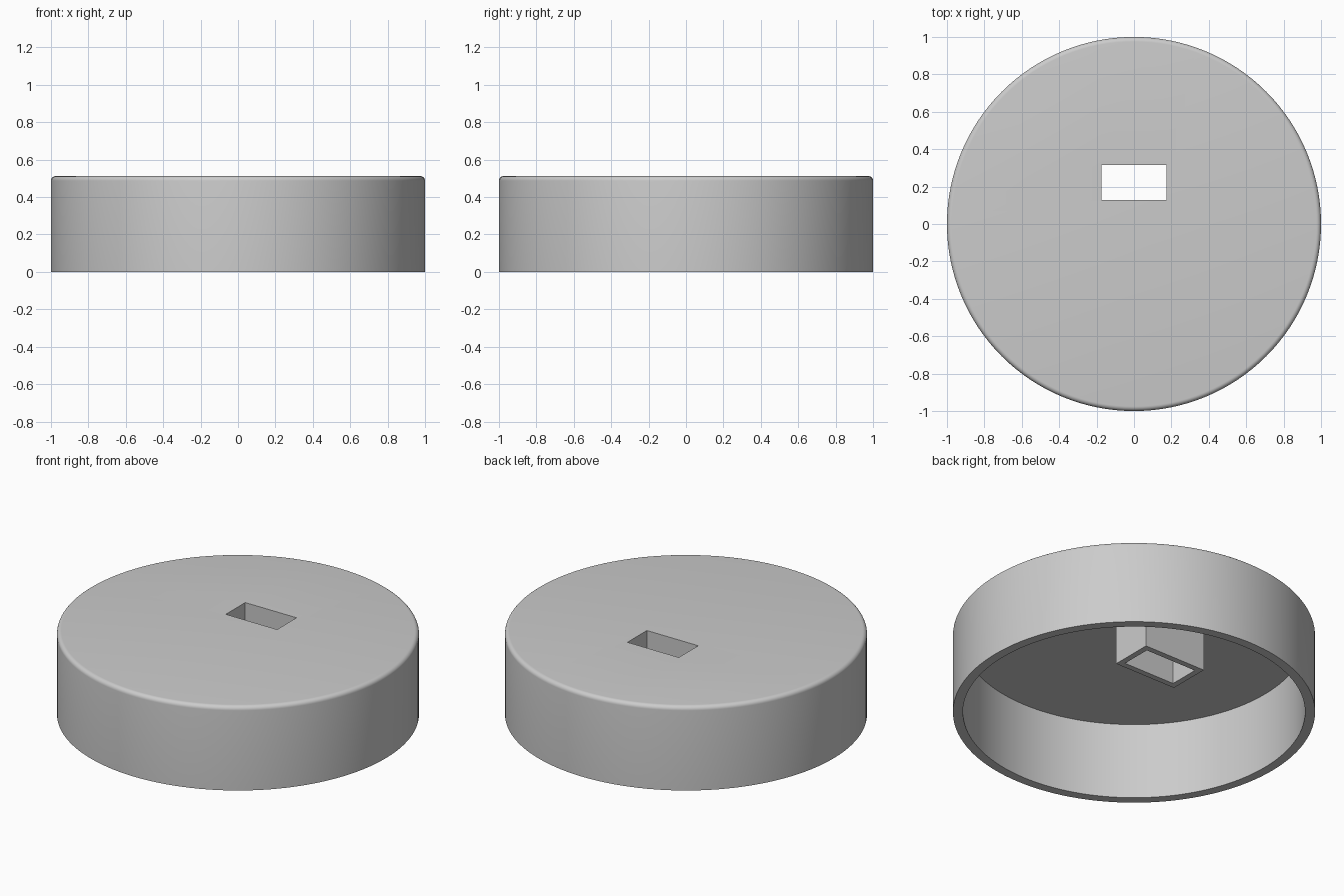
import bpy, bmesh, math
from mathutils import Matrix

cube = bpy.data.objects.get("Cube")
if cube:
    bpy.data.objects.remove(cube, do_unlink=True)

SEGMENTS = 128
HEIGHT, CEILING = 0.512, 0.466
OUTER, INNER, FILLET = 1.0, 0.945, 0.025
SLOT_X, SLOT_Y, SLOT_CENTRE_Y = 0.346, 0.187, 0.223
SLEEVE_WALL, SLEEVE_BOTTOM = 0.035, 0.19

grey = bpy.data.materials.new("plain grey")
grey.use_nodes = True
colour = (0.6, 0.6, 0.6, 1)
grey.diffuse_color = colour
grey.node_tree.nodes["Principled BSDF"].inputs["Base Color"].default_value = colour


def finish(name, bm):
    bmesh.ops.recalc_face_normals(bm, faces=bm.faces)
    mesh = bpy.data.meshes.new(name)
    bm.to_mesh(mesh)
    bm.free()
    mesh.materials.append(grey)
    obj = bpy.data.objects.new(name, mesh)
    bpy.context.collection.objects.link(obj)
    return obj


def lathe(name, profile):
    """Revolve (radius, z) points, closing both ends with flat discs."""
    bm = bmesh.new()
    rings = []
    for radius, z in profile:
        angles = [math.tau * i / SEGMENTS for i in range(SEGMENTS)]
        rings.append([bm.verts.new((radius * math.cos(a), radius * math.sin(a), z))
                      for a in angles])
    for low, high in zip(rings, rings[1:]):
        for i in range(SEGMENTS):
            j = (i + 1) % SEGMENTS
            bm.faces.new((low[i], low[j], high[j], high[i]))
    bm.faces.new(rings[0])
    bm.faces.new(rings[-1])
    return finish(name, bm)


def box(name, size_x, size_y, bottom, top):
    bm = bmesh.new()
    place = (Matrix.Translation((0, SLOT_CENTRE_Y, (bottom + top) / 2))
             @ Matrix.Diagonal((size_x, size_y, top - bottom, 1)))
    bmesh.ops.create_cube(bm, size=1, matrix=place)
    return finish(name, bm)


def combine(target, tool, operation):
    mod = target.modifiers.new(operation.lower(), "BOOLEAN")
    mod.operation, mod.solver, mod.object = operation, "EXACT", tool
    bpy.context.view_layer.objects.active = target
    bpy.ops.object.modifier_apply(modifier=mod.name)
    bpy.data.objects.remove(tool, do_unlink=True)


# Hollow round cap with a rounded top edge
fillet = [(OUTER - FILLET + FILLET * math.cos(a), HEIGHT - FILLET + FILLET * math.sin(a))
          for a in (math.pi / 2 * i / 6 for i in range(7))]
cap = lathe("round_cap", [(INNER, CEILING), (INNER, 0), (OUTER, 0)] + fillet)

# Rectangular sleeve hanging below the roof, then the slot through both
sleeve = box("sleeve", SLOT_X + 2 * SLEEVE_WALL, SLOT_Y + 2 * SLEEVE_WALL,
             SLEEVE_BOTTOM, (CEILING + HEIGHT) / 2)
combine(cap, sleeve, "UNION")
cutter = box("slot_cutter", SLOT_X, SLOT_Y, SLEEVE_BOTTOM - 0.1, HEIGHT + 0.1)
cutter.hide_render = True
combine(cap, cutter, "DIFFERENCE")

# Smooth the round walls and keep the rims and sleeve crisp
bpy.ops.object.select_all(action="DESELECT")
cap.select_set(True)
bpy.context.view_layer.objects.active = cap
bpy.ops.object.shade_smooth_by_angle(angle=math.radians(30))
